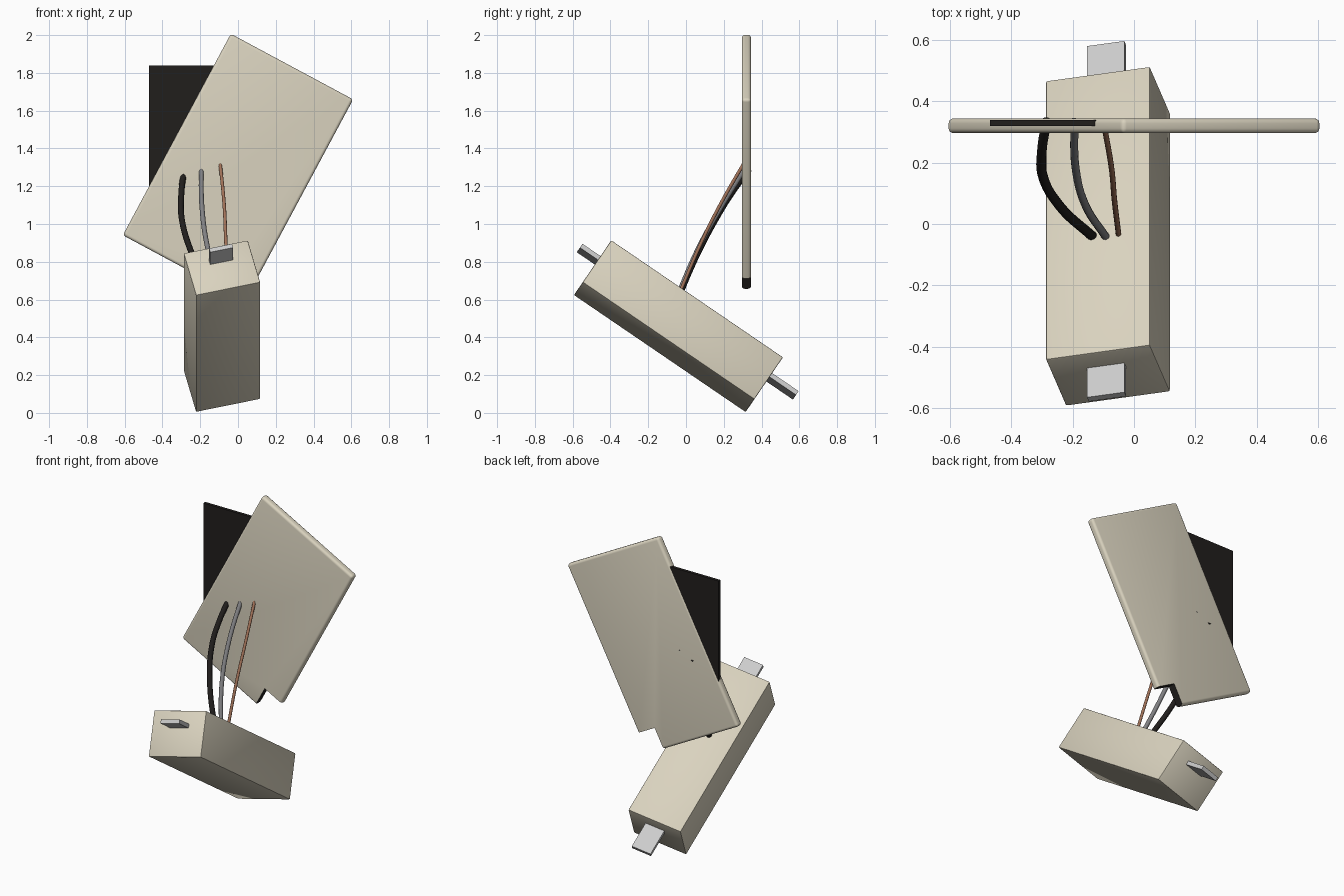
import bpy, math
from mathutils import Matrix, Vector

if "Cube" in bpy.data.objects:
    bpy.data.objects.remove(bpy.data.objects["Cube"])


def material(name, rgb):
    m = bpy.data.materials.new(name)
    m.diffuse_color = (*rgb, 1)
    m.use_nodes = True
    m.node_tree.nodes["Principled BSDF"].inputs["Base Color"].default_value = m.diffuse_color
    return m


BEIGE = material("beige plastic", (0.70, 0.65, 0.52))
BLACK = material("black plastic", (0.015, 0.013, 0.012))
METAL = material("metal", (0.55, 0.55, 0.56))
GREY = material("grey sheath", (0.22, 0.22, 0.23))
COPPER = material("copper", (0.36, 0.17, 0.10))


def box(name, size, frame, mat, offset=(0, 0, 0), bevel=0, segments=2):
    """Box of a given size, placed at an offset inside a local frame."""
    bpy.ops.mesh.primitive_cube_add(size=1)
    ob = bpy.context.object
    ob.name = name
    ob.data.transform(Matrix.Diagonal((*size, 1)))
    ob.matrix_world = frame @ Matrix.Translation(offset)
    ob.data.materials.append(mat)
    if bevel:
        mod = ob.modifiers.new("rounded edges", "BEVEL")
        mod.width, mod.segments = bevel, segments
        bpy.ops.object.modifier_apply(modifier=mod.name)
        bpy.ops.object.shade_smooth_by_angle(angle=math.radians(35))
    return ob


def wire(name, points, radius, mat):
    """Round wire running smoothly through the points."""
    cu = bpy.data.curves.new(name, "CURVE")
    cu.dimensions = "3D"
    cu.bevel_depth, cu.bevel_resolution = radius, 4
    cu.resolution_u, cu.use_fill_caps = 10, True
    sp = cu.splines.new("BEZIER")
    sp.bezier_points.add(len(points) - 1)
    for bp, p in zip(sp.bezier_points, points):
        bp.co = p
        bp.handle_left_type = bp.handle_right_type = "AUTO"
    cu.materials.append(mat)
    ob = bpy.data.objects.new(name, cu)
    bpy.context.collection.objects.link(ob)


# Tilted housing frame: width, length and thickness axes
length = Vector((0, 0.826, -0.563)).normalized()
width = Vector((0.97, 0.128, 0.2))
width = (width - length * width.dot(length)).normalized()
normal = width.cross(length)
rot = Matrix((width, length, normal)).transposed().to_4x4()
housing = Matrix.Translation((-0.085, -0.04, 0.459)) @ rot
box("housing", (0.35, 1.10, 0.278), housing, BEIGE, bevel=0.006)

# Flat metal bar showing as a tab at both ends of the housing
box("metal_bar", (0.125, 1.385, 0.025), housing, METAL, offset=(0.007, 0.027, 0.047))

# Upright cover plate, turned about y, with a corner notch
W, H = 0.735, 1.21
plate = Matrix.Translation((0, 0.32, 1.3)) @ Matrix.Rotation(math.radians(28.2), 4, "Y")
cover = box("cover_plate", (W, 0.048, H), plate, BEIGE, bevel=0.016, segments=4)
cutter = box("notch_cutter", (0.27, 0.2, 0.27), plate, BLACK, offset=(W / 2, 0, -H / 2))
cutter.hide_render = True
cover.data.materials.append(BLACK)
bpy.context.view_layer.objects.active = cover
mod = cover.modifiers.new("notch", "BOOLEAN")
mod.operation, mod.object, mod.solver = "DIFFERENCE", cutter, "EXACT"
mod.material_mode = "TRANSFER"
bpy.ops.object.modifier_apply(modifier=mod.name)
bpy.data.objects.remove(cutter)

# Thin dark panel sandwiched in the plate
box("dark_panel", (0.54, 0.02, 0.88), Matrix.Translation((-0.20, 0.329, 1.40)), BLACK)

# Wires from housing to plate
wire("black_wire", [(-0.13, -0.045, 0.60), (-0.243, 0.06, 0.84), (-0.298, 0.16, 1.03),
                    (-0.30, 0.24, 1.16), (-0.285, 0.335, 1.29)], 0.016, BLACK)
wire("grey_wire", [(-0.09, -0.045, 0.62), (-0.16, 0.065, 0.87), (-0.19, 0.18, 1.08),
                   (-0.195, 0.335, 1.33)], 0.013, GREY)
wire("copper_wire", [(-0.05, -0.036, 0.63), (-0.064, 0.08, 0.90), (-0.073, 0.18, 1.10),
                     (-0.10, 0.335, 1.37)], 0.009, COPPER)
